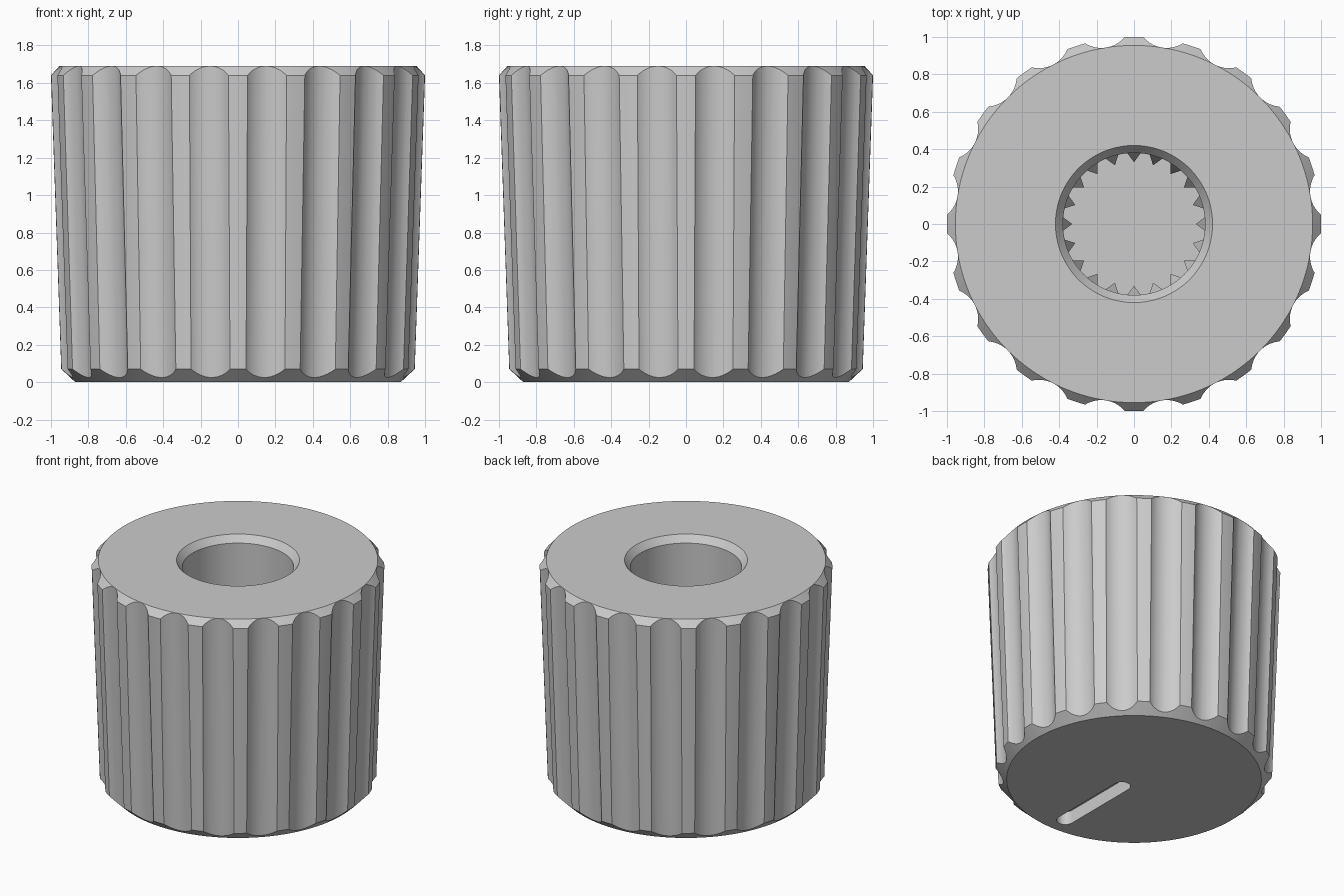
import bpy, bmesh, math
from mathutils import Matrix, Vector

if "Cube" in bpy.data.objects:
    bpy.data.objects.remove(bpy.data.objects["Cube"], do_unlink=True)

GREY = (0.6, 0.6, 0.6, 1)
plastic = bpy.data.materials.new("grey plastic")
plastic.use_nodes = True
plastic.diffuse_color = GREY
plastic.node_tree.nodes["Principled BSDF"].inputs["Base Color"].default_value = GREY

FLUTES = 20
TEETH = 20
HEIGHT = 1.69
FLOOR = 0.35


def make_object(name, bm):
    bmesh.ops.recalc_face_normals(bm, faces=bm.faces)
    mesh = bpy.data.meshes.new(name)
    bm.to_mesh(mesh)
    bm.free()
    mesh.materials.append(plastic)
    obj = bpy.data.objects.new(name, mesh)
    bpy.context.collection.objects.link(obj)
    return obj


def activate(obj):
    bpy.ops.object.select_all(action='DESELECT')
    obj.select_set(True)
    bpy.context.view_layer.objects.active = obj


def lathe(name, profile, steps):
    bm = bmesh.new()
    verts = [bm.verts.new((r, 0, z)) for r, z in profile]
    edges = [bm.edges.new(pair) for pair in zip(verts, verts[1:])]
    bmesh.ops.spin(bm, geom=verts + edges, cent=(0, 0, 0), axis=(0, 0, 1),
                   angle=math.tau, steps=steps, use_merge=True)
    bmesh.ops.remove_doubles(bm, verts=bm.verts, dist=0.0005)
    return make_object(name, bm)


def cut(target, cutter):
    cutter.hide_render = True
    mod = target.modifiers.new("cut", 'BOOLEAN')
    mod.operation = 'DIFFERENCE'
    mod.solver = 'EXACT'
    mod.object = cutter
    activate(target)
    bpy.ops.object.modifier_apply(modifier=mod.name)
    bpy.data.objects.remove(cutter, do_unlink=True)


# Knob body: tapered wall, chamfered rims and a blind bore
body = lathe("knob_body", [
    (0, 0), (0.87, 0), (0.945, 0.07), (1.0, 1.64), (0.955, HEIGHT),
    (0.42, HEIGHT), (0.38, HEIGHT - 0.05), (0.38, FLOOR), (0, FLOOR)], 160)

# Grip flutes: round cutters leaning with the taper of the wall
bm = bmesh.new()
lean = math.atan(0.035)
for i in range(FLUTES):
    turn = Matrix.Rotation(math.tau * (i + 0.5) / FLUTES, 4, 'Z')
    place = Matrix.Translation((1.054 + 0.035 * 0.85, 0, 0.85))
    bmesh.ops.create_cone(bm, cap_ends=True, segments=64, radius1=0.158,
                          radius2=0.158, depth=2.6,
                          matrix=turn @ place @ Matrix.Rotation(lean, 4, 'Y'))
cut(body, make_object("flute_cutter", bm))

# Pointer slot in the underside, rounded at both ends
bm = bmesh.new()
outline = []
for centre, start in ((-0.13, 0), (-0.73, math.pi)):
    for k in range(17):
        a = start + math.pi * k / 16
        outline.append(bm.verts.new((0.06 * math.cos(a), centre + 0.06 * math.sin(a), -0.1)))
face = bm.faces.new(outline)
grown = bmesh.ops.extrude_face_region(bm, geom=[face])["geom"]
bmesh.ops.translate(bm, vec=(0, 0, 0.2),
                    verts=[v for v in grown if isinstance(v, bmesh.types.BMVert)])
cut(body, make_object("slot_cutter", bm))

# Shaft splines: sharp teeth with sloping tops, deep in the bore
bm = bmesh.new()
for i in range(TEETH):
    turn = Matrix.Rotation(math.tau * i / TEETH, 4, 'Z')
    section = ((0.385, -0.04, 1.15), (0.33, 0, 1.0), (0.385, 0.04, 1.15))
    low = [bm.verts.new(turn @ Vector((x, y, FLOOR - 0.01))) for x, y, z in section]
    high = [bm.verts.new(turn @ Vector(p)) for p in section]
    bm.faces.new(low)
    bm.faces.new(high)
    for k in range(3):
        n = (k + 1) % 3
        bm.faces.new((low[k], low[n], high[n], high[k]))
make_object("shaft_splines", bm)

# Smooth the round surfaces and keep the ridges crisp
activate(body)
bpy.ops.object.shade_smooth_by_angle(angle=math.radians(20))
